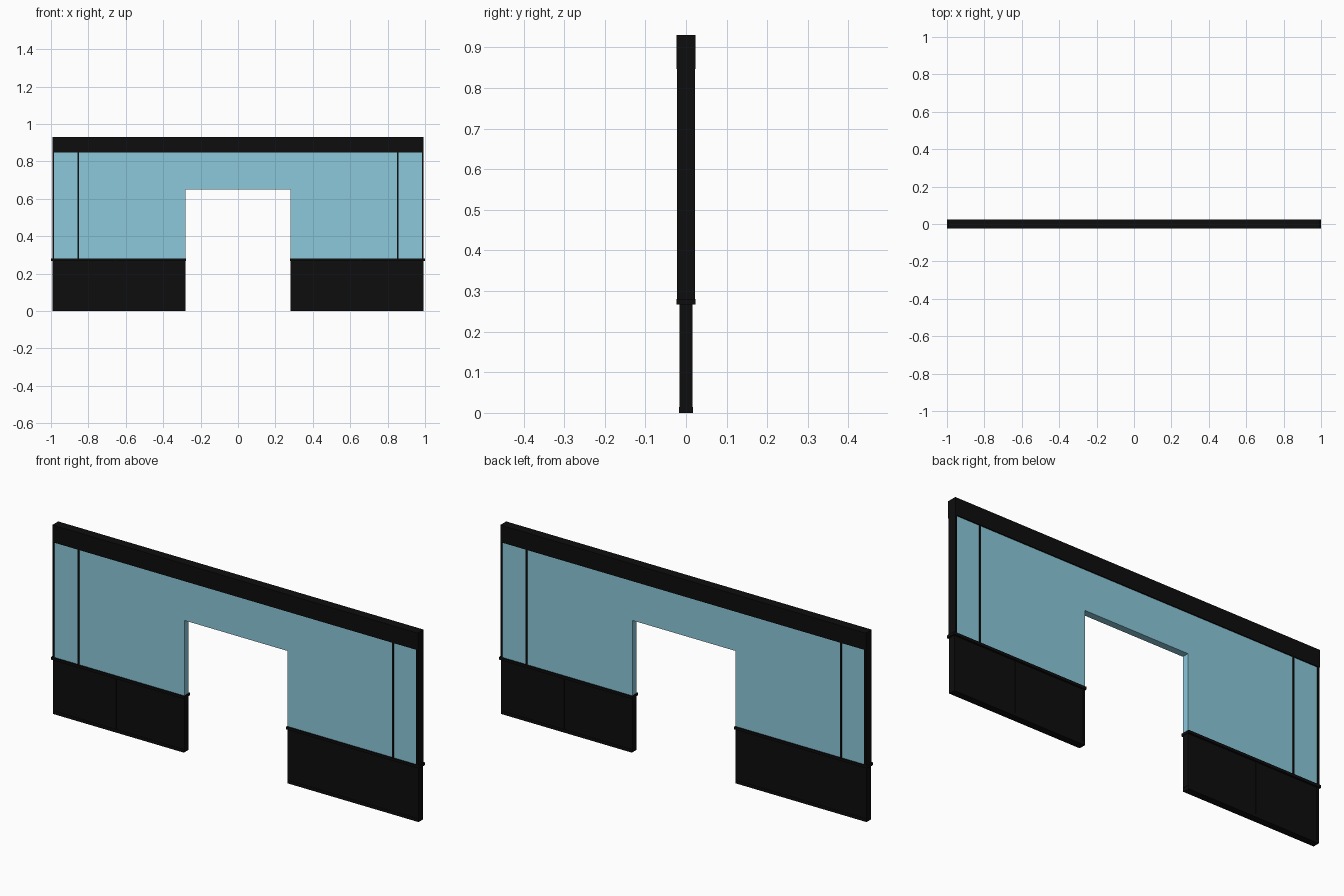
import bpy, bmesh

if "Cube" in bpy.data.objects:
    bpy.data.objects.remove(bpy.data.objects["Cube"])


def material(name, rgb):
    m = bpy.data.materials.new(name)
    m.diffuse_color = (*rgb, 1)
    m.use_nodes = True
    m.node_tree.nodes["Principled BSDF"].inputs["Base Color"].default_value = m.diffuse_color
    return m


BLACK = material("black_frame", (0.004, 0.004, 0.004))
GLASS = material("blue_glass", (0.26, 0.58, 0.71))


def finish(name, bm, mat):
    bmesh.ops.recalc_face_normals(bm, faces=bm.faces)
    mesh = bpy.data.meshes.new(name)
    bm.to_mesh(mesh)
    bm.free()
    mesh.materials.append(mat)
    obj = bpy.data.objects.new(name, mesh)
    bpy.context.collection.objects.link(obj)
    return obj


def box(name, x0, x1, z0, z1, half_depth, mirror=True):
    """Box centred on y = 0, optionally mirrored across x = 0."""
    bm = bmesh.new()
    bmesh.ops.create_cube(bm, size=1)
    for v in bm.verts:
        v.co = (x1 if v.co.x > 0 else x0,
                half_depth if v.co.y > 0 else -half_depth,
                z1 if v.co.z > 0 else z0)
    obj = finish(name, bm, BLACK)
    if mirror:
        obj.modifiers.new("Mirror", 'MIRROR').use_mirror_merge = False
    return obj


# glass pane: an upside-down U profile given thickness
half = [(0.28, 0.65), (0.28, 0.277), (0.99, 0.277), (0.99, 0.848)]
outline = half + [(-x, z) for x, z in reversed(half)]
bm = bmesh.new()
face = bm.faces.new([bm.verts.new((x, -0.017, z)) for x, z in outline])
ext = bmesh.ops.extrude_face_region(bm, geom=[face])
bmesh.ops.translate(bm, vec=(0, 0.034, 0),
                    verts=[g for g in ext["geom"] if isinstance(g, bmesh.types.BMVert)])
finish("glass_pane", bm, GLASS)

# top beam and upper posts
box("header_beam", -0.993, 0.993, 0.846, 0.93, 0.023, mirror=False)
box("end_post", 0.984, 0.993, 0.28, 0.846, 0.0225)
box("mullion", 0.85, 0.859, 0.28, 0.846, 0.0195)

# lower walls with a sill on top
box("sill", 0.278, 1.0, 0.267, 0.28, 0.023)
box("lower_panel", 0.287, 0.987, 0.005, 0.267, 0.0145)

# framing around the lower panels
for name, x0, x1 in (("inner_stile", 0.28, 0.29),
                     ("middle_stile", 0.65, 0.66),
                     ("outer_stile", 0.983, 0.993)):
    box(name, x0, x1, 0.015, 0.267, 0.0165)
box("bottom_rail", 0.282, 0.993, 0.0, 0.015, 0.017)
